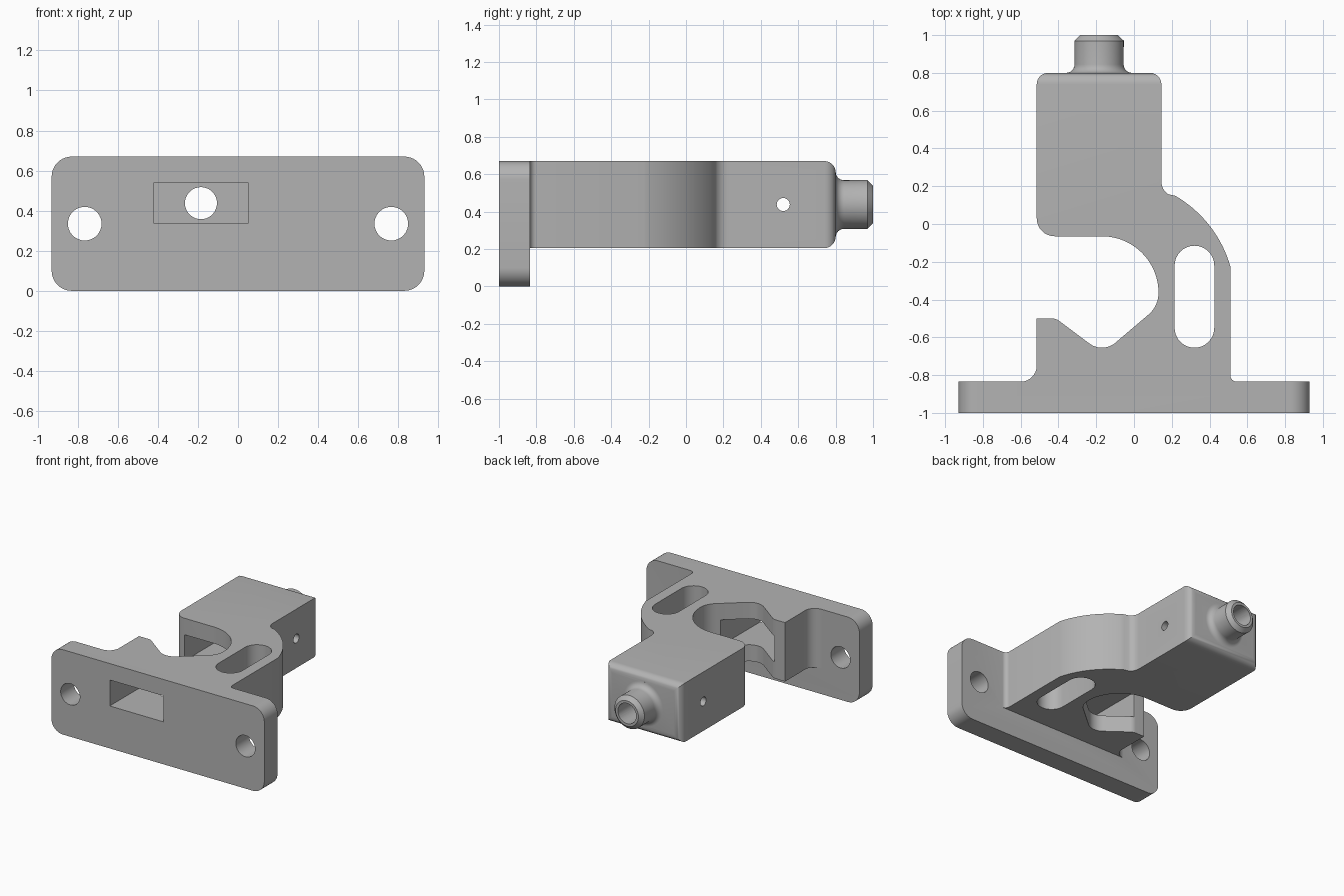
import bpy, bmesh, math
from mathutils import Matrix, Vector

if "Cube" in bpy.data.objects:
    bpy.data.objects.remove(bpy.data.objects["Cube"])

grey = bpy.data.materials.new("plain grey")
grey.diffuse_color = (0.45, 0.45, 0.45, 1)
grey.use_nodes = True
grey.node_tree.nodes["Principled BSDF"].inputs["Base Color"].default_value = grey.diffuse_color

CX, CZ = -0.185, 0.4375      # axis of the nozzle and block
Z0, Z1 = 0.205, 0.67         # body height range


def arc(cx, cy, r, a0, a1, n=10):
    """Points on an arc, angles in degrees."""
    out = []
    for i in range(n + 1):
        a = math.radians(a0 + (a1 - a0) * i / n)
        out.append((cx + r * math.cos(a), cy + r * math.sin(a)))
    return out


def add_object(name, bm):
    bmesh.ops.recalc_face_normals(bm, faces=bm.faces)
    me = bpy.data.meshes.new(name)
    bm.to_mesh(me)
    bm.free()
    ob = bpy.data.objects.new(name, me)
    bpy.context.collection.objects.link(ob)
    me.materials.append(grey)
    return ob


def prism(pts, lo, hi, axis="z"):
    """Extrude a 2D outline along z, or an x-z outline along y."""
    bm = bmesh.new()
    if axis == "z":
        vs = [bm.verts.new((a, b, lo)) for a, b in pts]
        step = Vector((0, 0, hi - lo))
    else:
        vs = [bm.verts.new((a, lo, b)) for a, b in pts]
        step = Vector((0, hi - lo, 0))
    face = bm.faces.new(vs)
    ext = bmesh.ops.extrude_face_region(bm, geom=[face])
    bmesh.ops.translate(bm, vec=step, verts=[g for g in ext["geom"] if isinstance(g, bmesh.types.BMVert)])
    return bm


def boolean(target, tool, op):
    mod = target.modifiers.new(op, "BOOLEAN")
    mod.operation, mod.object, mod.solver = op, tool, "EXACT"
    bpy.context.view_layer.objects.active = target
    bpy.ops.object.modifier_apply(modifier=mod.name)
    bpy.data.objects.remove(tool)


# Body outline: block, curved neck, hook opening and foot fillets
outline = [(-0.515, 0.8)]
outline += arc(-0.42, 0.03, 0.095, 180, 270, 8)
outline += arc(-0.17, -0.365, 0.3, 90, 0, 24)
outline += arc(-0.02, -0.365, 0.15, -10, -52, 6)
outline += arc(-0.17, -0.545, 0.11, -52, -128, 8)
outline += arc(-0.435, -0.565, 0.065, 54, 90, 5)
outline += [(-0.515, -0.5)]
outline += arc(-0.6, -0.75, 0.085, 0, -90, 8)
outline += [(-0.6, -0.9), (0.545, -0.9)]
outline += arc(0.545, -0.8, 0.035, 270, 180, 6)
outline += arc(-0.1, -0.4, 0.635, 15.6, 60, 16)
outline += arc(0.225, 0.225, 0.08, 238, 180, 6)
outline += [(0.145, 0.8)]
bm = prism(outline, Z0, Z1)
rear = [e for e in bm.edges if all(v.co.y > 0.79 for v in e.verts)]
bmesh.ops.bevel(bm, geom=rear, offset=0.06, segments=7, profile=0.5, affect="EDGES")
bracket = add_object("mounting_bracket", bm)

# Base plate with rounded corners
corners = []
for x, z, a in ((0.83, 0.57, 0), (-0.83, 0.57, 90), (-0.83, 0.1, 180), (0.83, 0.1, 270)):
    corners += arc(x, z, 0.1, a, a + 90, 10)
boolean(bracket, add_object("base_plate", prism(corners, -1, -0.835, "y")), "UNION")

# Nozzle: flared root and chamfered tip, turned about the y axis
profile = [(0, 0.74), (0.175, 0.74)]
profile += [(0.175 - 0.045 + 0.045 + 0.045 * math.cos(a) , 0.845 + 0.045 * math.sin(a))
            for a in [math.radians(270 - 15 * i) for i in range(7)]]
profile += [(0.131, 0.97), (0.1, 1.0), (0, 1.0)]
bm = bmesh.new()
vs = [bm.verts.new((CX + r, y, CZ)) for r, y in profile]
es = [bm.edges.new(p) for p in zip(vs, vs[1:])]
bmesh.ops.spin(bm, geom=vs + es, cent=(CX, 0, CZ), axis=(0, 1, 0), angle=math.tau, steps=48)
bmesh.ops.remove_doubles(bm, verts=bm.verts, dist=1e-5)
boolean(bracket, add_object("nozzle", bm), "UNION")

# Rectangular channel through the plate and hook into the block
x0, x1, z0, z1 = -0.42, 0.05, 0.335, 0.54
boolean(bracket, add_object("channel_cutter",
        prism([(x0, z0), (x1, z0), (x1, z1), (x0, z1)], -1.1, 0.64, "y")), "DIFFERENCE")

# Long rounded slot in the neck
slot = arc(0.32, -0.22, 0.105, 0, 180, 16) + arc(0.32, -0.55, 0.105, 180, 360, 16)
boolean(bracket, add_object("slot_cutter", prism(slot, 0.1, 0.8)), "DIFFERENCE")

# Screw holes and nozzle bore
for x, z, r, lo, hi in ((-0.765, 0.335, 0.084, -1.1, -0.7),
                        (0.765, 0.335, 0.084, -1.1, -0.7),
                        (CX, CZ, 0.08, 0.5, 1.1)):
    circle = arc(x, z, r, 0, 350, 35)
    boolean(bracket, add_object("hole_cutter", prism(circle, lo, hi, "y")), "DIFFERENCE")

# Pin hole across the block
bm = bmesh.new()
bmesh.ops.create_cone(bm, cap_ends=True, segments=24, radius1=0.035, radius2=0.035, depth=1,
                      matrix=Matrix.Translation((CX, 0.52, CZ)) @ Matrix.Rotation(math.pi / 2, 4, "Y"))
boolean(bracket, add_object("pin_cutter", bm), "DIFFERENCE")

# Smooth curves, crisp edges
bpy.ops.object.select_all(action="DESELECT")
bracket.select_set(True)
bpy.context.view_layer.objects.active = bracket
bpy.ops.object.shade_smooth_by_angle(angle=math.radians(30))
